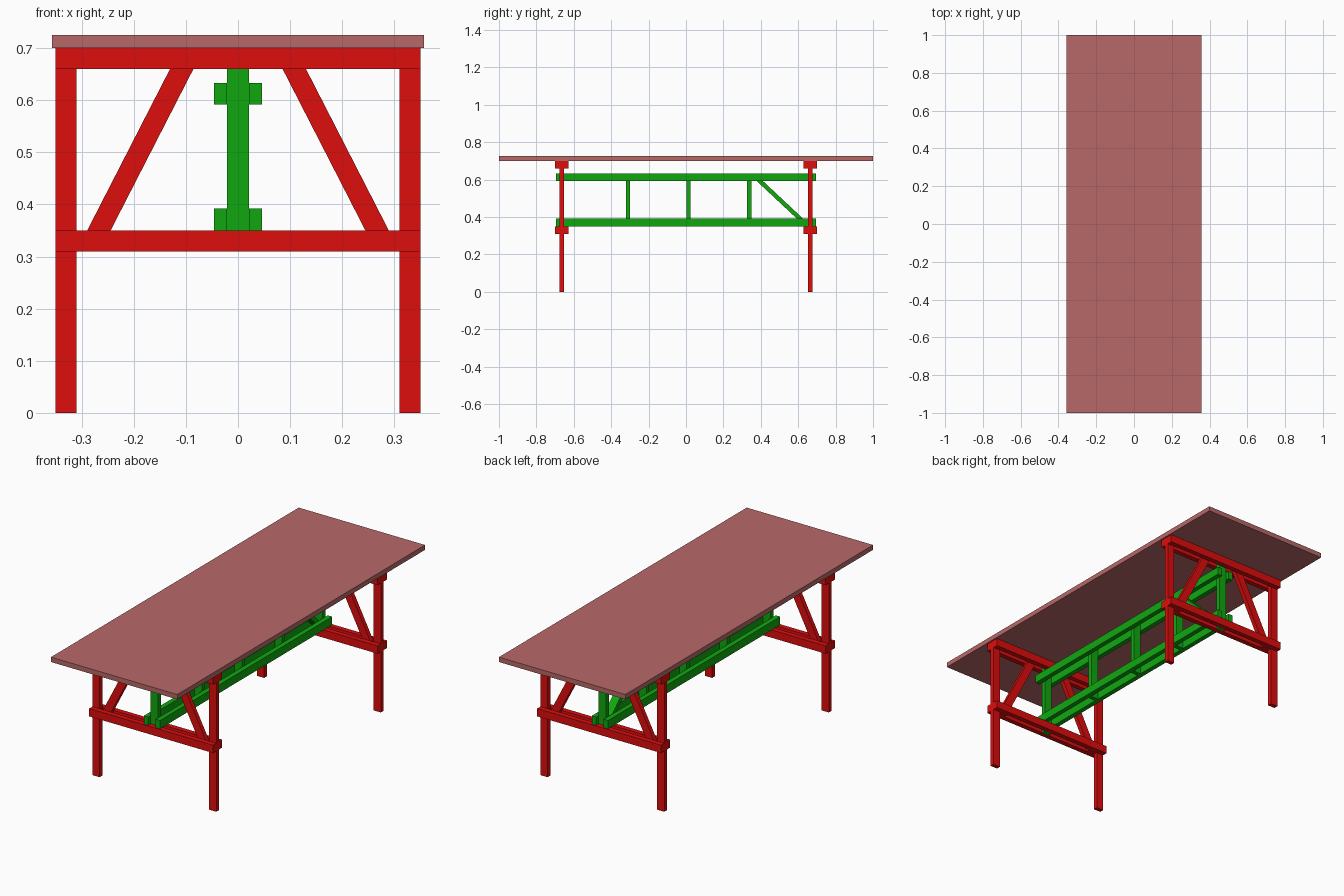
import bpy, bmesh

if "Cube" in bpy.data.objects:
    bpy.data.objects.remove(bpy.data.objects["Cube"])


def material(name, color):
    m = bpy.data.materials.new(name)
    m.diffuse_color = (*color, 1)
    m.use_nodes = True
    m.node_tree.nodes["Principled BSDF"].inputs["Base Color"].default_value = m.diffuse_color
    return m


RED = material("red_paint", (0.73, 0.004, 0.004))
GREEN = material("green_paint", (0.005, 0.39, 0.005))
TOP = material("rose_top", (0.48, 0.14, 0.14))


def prism(name, profile, lo, hi, axis, mat):
    """Extrude a 2D profile from lo to hi along x (profile = y, z) or y (profile = x, z)."""
    def place(a, b, t):
        return (t, a, b) if axis == 'x' else (a, t, b)
    bm = bmesh.new()
    face = bm.faces.new([bm.verts.new(place(a, b, lo)) for a, b in profile])
    ext = bmesh.ops.extrude_face_region(bm, geom=[face])
    shift = (hi - lo, 0, 0) if axis == 'x' else (0, hi - lo, 0)
    bmesh.ops.translate(bm, vec=shift,
                        verts=[v for v in ext['geom'] if isinstance(v, bmesh.types.BMVert)])
    bmesh.ops.recalc_face_normals(bm, faces=bm.faces[:])
    me = bpy.data.meshes.new(name)
    bm.to_mesh(me)
    bm.free()
    me.materials.append(mat)
    ob = bpy.data.objects.new(name, me)
    bpy.context.collection.objects.link(ob)
    return ob


def box(name, x, y, z, mat):
    return prism(name, [(x[0], z[0]), (x[1], z[0]), (x[1], z[1]), (x[0], z[1])],
                 y[0], y[1], 'y', mat)


T = 0.011        # half thickness of legs, posts and braces
FRAME_Y = 0.664  # centre of each end frame
PLANK = 0.026    # thickness of the paired rails
LOW, HIGH = (0.31, 0.35), (0.66, 0.70)

# Table top
box("table_top", (-0.357, 0.357), (-1, 1), (0.70, 0.725), TOP)

# Two end frames: legs, sloping braces, and rails on both faces
for end, sy in (("front", -1), ("back", 1)):
    c = sy * FRAME_Y
    span = (c - T, c + T)
    for side, s in (("left", -1), ("right", 1)):
        box(f"{end}_{side}_leg", sorted((s * 0.31, s * 0.35)), span, (0, 0.70), RED)
        prism(f"{end}_{side}_brace",
              [(s * 0.31, 0.31), (s * 0.265, 0.31), (s * 0.065, 0.70), (s * 0.11, 0.70)],
              span[0], span[1], 'y', RED)
    for level, z in (("lower", LOW), ("upper", HIGH)):
        box(f"{end}_{level}_rail_a", (-0.35, 0.35), (c - T - PLANK, c - T), z, RED)
        box(f"{end}_{level}_rail_b", (-0.35, 0.35), (c + T, c + T + PLANK), z, RED)
    # Stretcher end post, held between the rails
    box(f"{end}_stretcher_post", (-0.021, 0.021), span, (0.31, 0.70), GREEN)

# Paired long beams of the central stretcher
for side, s in (("left", -1), ("right", 1)):
    for level, z in (("lower", (0.35, 0.392)), ("upper", (0.592, 0.633))):
        box(f"{side}_{level}_beam", sorted((s * 0.021, s * 0.046)), (-0.695, 0.695), z, GREEN)

# Intermediate posts
for i, y in enumerate((-0.311, 0.013, 0.338)):
    box(f"middle_post_{i + 1}", (-0.021, 0.021), (y - T, y + T), (0.35, 0.633), GREEN)

# Single diagonal in the last bay
prism("stretcher_diagonal",
      [(0.349, 0.619), (0.349, 0.633), (0.368, 0.633),
       (0.653, 0.366), (0.653, 0.35), (0.637, 0.35)], -0.021, 0.021, 'x', GREEN)
